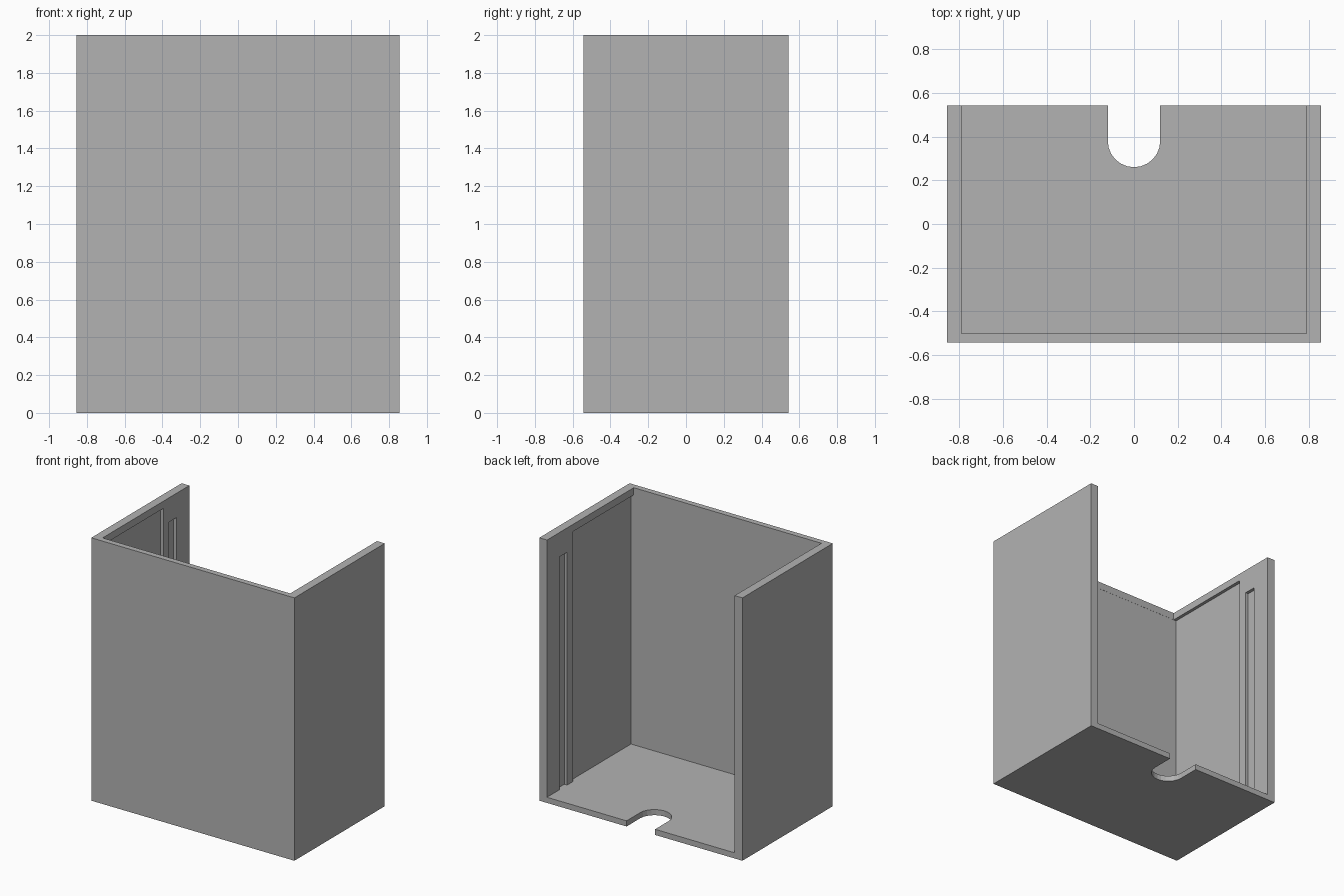
import bpy, bmesh, math

if "Cube" in bpy.data.objects:
    bpy.data.objects.remove(bpy.data.objects["Cube"], do_unlink=True)

HX, HY, HEIGHT = 0.855, 0.543, 2.0      # outer half sizes and height
INNER_X, INNER_FRONT = 0.79, -0.5       # inside faces of the walls
FLOOR = 0.043
GROOVE_X = 0.814                        # depth reached by the side recesses
NOTCH_R, NOTCH_Y = 0.12, 0.38

grey = bpy.data.materials.new("plain grey")
grey.use_nodes = True
grey.diffuse_color = (0.45, 0.45, 0.45, 1)
grey.node_tree.nodes["Principled BSDF"].inputs["Base Color"].default_value = (0.45, 0.45, 0.45, 1)


def prism(name, outline, z0, z1):
    """Extrude a counter-clockwise plan outline from z0 to z1."""
    bm = bmesh.new()
    base = bm.faces.new([bm.verts.new((x, y, z0)) for x, y in outline])
    top = bmesh.ops.extrude_face_region(bm, geom=[base])["geom"]
    moved = [v for v in top if isinstance(v, bmesh.types.BMVert)]
    bmesh.ops.translate(bm, vec=(0, 0, z1 - z0), verts=moved)
    bmesh.ops.recalc_face_normals(bm, faces=bm.faces)
    mesh = bpy.data.meshes.new(name)
    bm.to_mesh(mesh)
    bm.free()
    mesh.materials.append(grey)
    obj = bpy.data.objects.new(name, mesh)
    bpy.context.collection.objects.link(obj)
    return obj


def block(name, half_x, y0, y1, z0, z1):
    return prism(name, [(-half_x, y0), (half_x, y0), (half_x, y1), (-half_x, y1)], z0, z1)


def cut(target, cutter):
    cutter.hide_render = True
    mod = target.modifiers.new(cutter.name, "BOOLEAN")
    mod.operation, mod.solver, mod.object = "DIFFERENCE", "EXACT", cutter
    bpy.context.view_layer.objects.active = target
    bpy.ops.object.modifier_apply(modifier=mod.name)
    bpy.data.objects.remove(cutter, do_unlink=True)


# Outer block, hollowed out through the top and the back
holder = block("open_box_holder", HX, -HY, HY, 0, HEIGHT)
cut(holder, block("cavity", INNER_X, INNER_FRONT, HY + 0.2, FLOOR, HEIGHT + 0.2))

# Wide shallow recess in both side walls, below a thin top lip
cut(holder, block("wide_recess", GROOVE_X, INNER_FRONT - 0.001, 0.23, FLOOR, 1.945))

# Narrow upright slot in both side walls
cut(holder, block("narrow_slot", GROOVE_X, 0.30, 0.39, FLOOR, 1.815))

# Round-ended notch in the back edge of the floor
steps = 12
arc = [(NOTCH_R * math.cos(math.pi * (1 + i / steps)),
        NOTCH_Y + NOTCH_R * math.sin(math.pi * (1 + i / steps))) for i in range(steps + 1)]
notch = arc + [(NOTCH_R, HY + 0.2), (-NOTCH_R, HY + 0.2)]
cut(holder, prism("floor_notch", notch, -0.2, 0.3))
